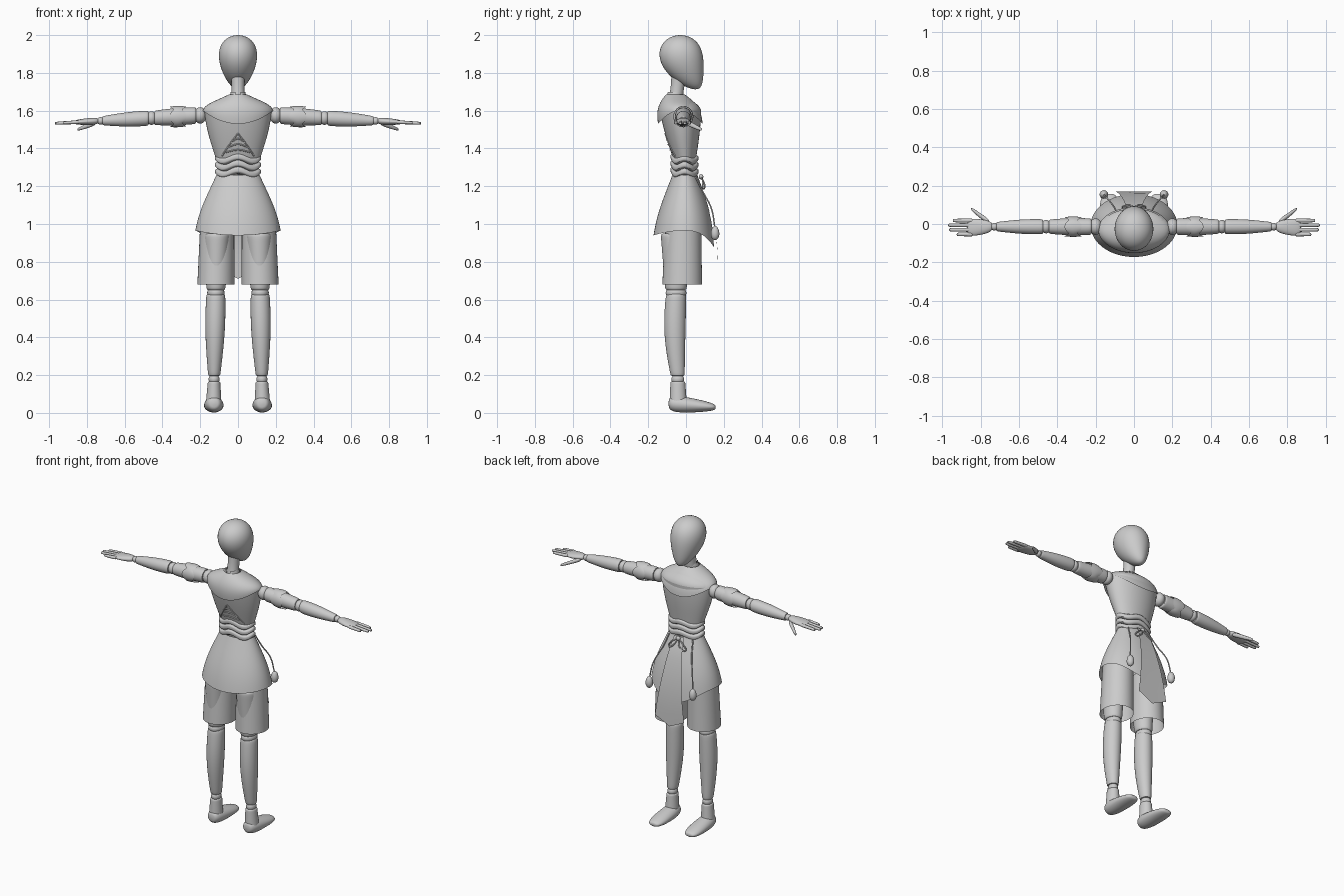
import bpy, bmesh, math
from mathutils import Vector

old = bpy.data.objects.get("Cube")
if old:
    bpy.data.objects.remove(old, do_unlink=True)

GREY = (.6, .6, .6, 1)
grey = bpy.data.materials.new("plain grey")
grey.use_nodes = True
grey.diffuse_color = GREY
grey.node_tree.nodes["Principled BSDF"].inputs["Base Color"].default_value = GREY


def add(name, data, mirror):
    data.materials.append(grey)
    ob = bpy.data.objects.new(name, data)
    bpy.context.scene.collection.objects.link(ob)
    if mirror:
        ob.modifiers.new("Mirror", 'MIRROR')


def finish(name, bm, mirror):
    mesh = bpy.data.meshes.new(name)
    bm.to_mesh(mesh)
    bm.free()
    for polygon in mesh.polygons:
        polygon.use_smooth = True
    mesh.set_sharp_from_angle(angle=math.radians(40))
    add(name, mesh, mirror)


def tube(name, start, end, first, last, bulge=0, blunt=0, axis='z',
         mirror=False, warp=None, keep=None, rings=24, sides=40):
    """Elliptical tube between two points, with radius pairs at both ends.

    bulge swells the middle, blunt closes the ends (low is round, high is flat),
    warp moves each point by its angle and height, keep selects faces.
    """
    main = 'xyz'.index(axis)
    across, over = (main + 1) % 3, (main + 2) % 3
    start, end = Vector(start), Vector(end)
    first, last = Vector(first), Vector(last)
    bm = bmesh.new()
    loops = []
    for i in range(rings + 1):
        t = (1 - math.cos(math.pi * i / rings)) / 2
        size = first.lerp(last, t) * (1 + bulge * math.sin(math.pi * t))
        if blunt:
            inside = max(0, 1 - abs(2 * t - 1) ** blunt)
            size *= max(.01, inside ** (1 / blunt))
        loop = []
        for j in range(sides):
            angle = math.tau * j / sides
            point = start.lerp(end, t)
            point[across] += size.x * math.cos(angle)
            point[over] += size.y * math.sin(angle)
            if warp:
                point += Vector(warp(angle, t))
            loop.append(bm.verts.new(point))
        loops.append(loop)
    for low, high in zip(loops, loops[1:]):
        for j in range(sides):
            k = (j + 1) % sides
            bm.faces.new((low[j], low[k], high[k], high[j]))
    if blunt:
        bm.faces.new(loops[0][::-1])
        bm.faces.new(loops[-1])
    if keep:
        unwanted = [f for f in bm.faces if not keep(f.calc_center_median())]
        bmesh.ops.delete(bm, geom=unwanted, context='FACES')
    finish(name, bm, mirror)


def ball(name, centre, radii, mirror=True):
    bm = bmesh.new()
    bmesh.ops.create_uvsphere(bm, u_segments=24, v_segments=14, radius=1)
    bmesh.ops.scale(bm, vec=radii, verts=bm.verts)
    bmesh.ops.translate(bm, vec=centre, verts=bm.verts)
    finish(name, bm, mirror)


def cord(name, points, mirror=False):
    curve = bpy.data.curves.new(name, 'CURVE')
    curve.dimensions = '3D'
    curve.bevel_depth = .004
    curve.bevel_resolution = 2
    spline = curve.splines.new('BEZIER')
    spline.bezier_points.add(len(points) - 1)
    for knot, point in zip(spline.bezier_points, points):
        knot.co = point
        knot.handle_left_type = knot.handle_right_type = 'AUTO'
    add(name, curve, mirror)


# Head with the chin drawn forward, and neck
tube("head", (0, -.03, 1.713), (0, -.03, 2), (.07, .09), (.125, .135), blunt=2,
     warp=lambda angle, t: (0, .08 * (1 - t) ** 3, 0))
tube("neck", (0, -.06, 1.62), (0, -.035, 1.8), (.042, .042), (.038, .042), bulge=-.15)
tube("neck_collar", (0, -.062, 1.65), (0, -.058, 1.7), (.05, .046), (.038, .04),
     keep=lambda c: c.y > -.07 or abs(c.x) > .01)

# Torso with an overlapping shoulder yoke
tube("chest", (0, -.008, 1.35), (0, -.03, 1.6), (.118, .062), (.18, .11), bulge=.05)
tube("shoulders", (0, -.03, 1.6), (0, -.056, 1.68), (.18, .11), (.045, .045), bulge=.2)


def yoke_point(angle, t):
    return 0, 0, -.07 * (1 - t) ** 2 * math.sin(angle) ** 2


tube("shoulder_yoke", (0, -.03, 1.6), (0, -.056, 1.685), (.186, .118), (.05, .05),
     bulge=.2, warp=yoke_point)


# Laced triangle on the lower back of the bodice
def back_point(x, height):
    return x, -.075 - .3 * height + 2.4 * x * x, 1.36 + height


cord("bodice_slit_edge", [back_point(0, .12), back_point(.045, .06), back_point(.085, 0)], True)
for i in range(3):
    height, width = .02 + .03 * i, .065 - .02 * i
    cord(f"bodice_lace_{i}", [back_point(-width, height), back_point(0, height + .012),
                              back_point(width, height)])


# Wavy waist sash made of stacked bands
def sash_wave(angle, t):
    back = max(0, -math.sin(angle))
    return 0, 0, .008 * (math.cos(4 * angle) + back ** 8)


for i in range(3):
    base = 1.25 + .035 * i
    tube(f"sash_band_{i}", (0, -.008, base), (0, -.008, base + .04), (.122, .074), (.122, .074),
         blunt=4, rings=12, sides=64, warp=sash_wave)


# Skirt that dips at the front, where it is open
def skirt_hem(angle, t):
    front = max(0, math.sin(angle))
    return 0, 0, (1 - t) ** 3 * (.025 * math.cos(angle) ** 2 - .075 * front ** 3)


tube("skirt", (0, -.008, .94), (0, -.006, 1.26), (.226, .164), (.114, .066), bulge=.09,
     sides=64, warp=skirt_hem, keep=lambda c: c.y < 0 or abs(c.x) > .2 * (1.2 - c.z))

# Front hanging panel with a pointed end
bm = bmesh.new()
rows = []
for i in range(9):
    t = i / 8
    width = .035 + .07 * t
    depth = .07 + .1 * math.sin(math.pi / 2 * t ** .8)
    tip = .05 * t ** 6
    rows.append([bm.verts.new((width * side, depth, 1.26 - t / 2 - tip * (1 - abs(side))))
                 for side in (1, 0, -1)])
for high, low in zip(rows, rows[1:]):
    for j in range(2):
        bm.faces.new((high[j], high[j + 1], low[j + 1], low[j]))
finish("front_panel", bm, False)

# Waist bow, dangling cords and beads
bow = (0, .08, 1.25)
ball("bow_knot", bow, (.014, .012, .014), False)
cord("bow_loops", [bow, (.045, .09, 1.22), (.06, .09, 1.19), (.03, .1, 1.2), bow], True)
cord("hanging_cords", [(.085, .05, 1.25), (.105, .09, 1.17), (.14, .135, 1.08), (.157, .153, .98)], True)
tube("cord_beads", (.157, .154, .915), (.157, .154, .99), (.025, .025), (.02, .02),
     blunt=2, mirror=True, rings=12, sides=16)

# Wide shorts, open at the hem
tube("shorts_legs", (.117, -.02, .68), (.11, -.015, 1), (.098, .105), (.09, .095), mirror=True)


# Jointed legs
def leg(z):
    return .13 - .02 * z, -.04 - .02 * z, z


tube("thighs", leg(.65), leg(.95), (.05, .057), (.07, .075), blunt=16, mirror=True)
ball("knees", leg(.635), (.046, .055, .038))
tube("shins", leg(.195), leg(.63), (.032, .037), (.05, .053), bulge=.22, blunt=20, mirror=True,
     warp=lambda angle, t: (0, -.01 * math.sin(math.pi * t), 0))
ball("ankles", leg(.178), (.029, .034, .03))
tube("foot_ankles", leg(.04), leg(.166), (.042, .046), (.033, .039), blunt=16, mirror=True)
tube("feet", (.127, -.092, .05), (.129, .157, .03), (.045, .044), (.02, .046), bulge=.15,
     blunt=4, axis='y', mirror=True)


# Jointed arms that sink slightly towards the hand
def arm(x, y=-.014):
    return x, y, 1.586 - .055 * x


def cuff_point(angle, t):
    return .022 * (2 * t - 1) * abs(math.cos(2 * angle)), 0, 0


ball("shoulder_balls", arm(.2), (.034, .043, .043))
tube("upper_arms", arm(.222), arm(.443), (.043, .044), (.037, .038), bulge=.1, blunt=16,
     axis='x', mirror=True)
tube("arm_cuffs", arm(.295), arm(.34), (.05, .052), (.05, .054), bulge=.06,
     axis='x', mirror=True, warp=cuff_point)
ball("elbows", arm(.458), (.028, .035, .036))
tube("forearms", arm(.474), arm(.718), (.039, .04), (.024, .024), bulge=.15, blunt=16,
     axis='x', mirror=True)
ball("wrists", arm(.728), (.02, .02, .02))

# Hands
tube("palms", arm(.738), arm(.87, -.018), (.026, .018), (.042, .011), bulge=.2, blunt=4,
     axis='x', mirror=True)
for i, (finger, tip) in enumerate((("index", .945), ("middle", .97), ("ring", .965), ("little", .925))):
    side = .018 - .024 * i
    tube(f"{finger}_fingers", arm(.84, side), arm(tip, side), (.011, .01), (.009, .008),
         blunt=6, axis='x', mirror=True, rings=12, sides=12)
tube("thumbs", (.755, .008, 1.535), (.85, .08, 1.5), (.015, .013), (.009, .008), bulge=.1,
     blunt=5, axis='x', mirror=True, rings=12, sides=12)
